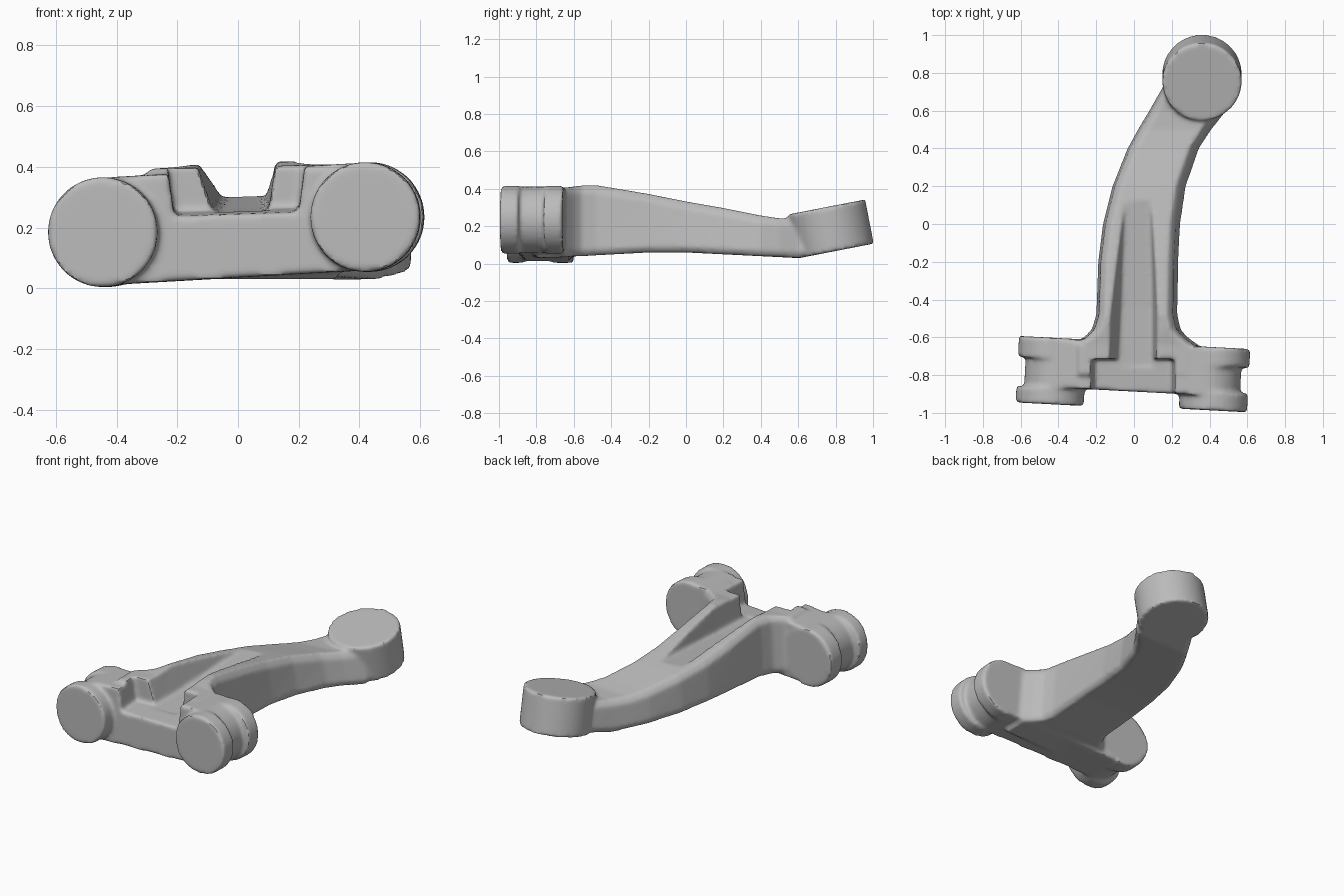
import bpy, bmesh, math
from mathutils import Vector, Matrix

cube = bpy.data.objects.get("Cube")
if cube:
    bpy.data.objects.remove(cube, do_unlink=True)

metal = bpy.data.materials.new("cast_metal_grey")
metal.use_nodes = True
grey = (0.5, 0.5, 0.5, 1)
metal.diffuse_color = grey
metal.node_tree.nodes["Principled BSDF"].inputs["Base Color"].default_value = grey


def loft(name, sections):
    """Closed solid through rings that have equal point counts."""
    bm = bmesh.new()
    rings = [[bm.verts.new(p) for p in s] for s in sections]
    n = len(rings[0])
    for a, b in zip(rings, rings[1:]):
        for i in range(n):
            j = (i + 1) % n
            bm.faces.new((a[i], a[j], b[j], b[i]))
    bm.faces.new(rings[0][::-1])
    bm.faces.new(rings[-1])
    bmesh.ops.recalc_face_normals(bm, faces=bm.faces[:])
    mesh = bpy.data.meshes.new(name)
    bm.to_mesh(mesh)
    bm.free()
    mesh.materials.append(metal)
    obj = bpy.data.objects.new(name, mesh)
    bpy.context.collection.objects.link(obj)
    return obj


def arc(cx, cz, r, start, end, n):
    angles = [math.radians(start + (end - start) * i / n) for i in range(n + 1)]
    return [(cx + r * math.cos(a), cz + r * math.sin(a)) for a in angles]


def extrude_y(name, profile, y0, y1):
    return loft(name, [[(x, y, z) for x, z in profile] for y in (y0, y1)])


def combine(target, other, operation):
    mod = target.modifiers.new(other.name, "BOOLEAN")
    mod.operation = operation
    mod.solver = "EXACT"
    mod.object = other
    bpy.context.view_layer.objects.active = target
    bpy.ops.object.modifier_apply(modifier=mod.name)
    bpy.data.objects.remove(other, do_unlink=True)


# Curved arm: y, right edge, left edge, bottom, top
stations = [
    (-0.80, -0.33, 0.34, 0.03, 0.40),
    (-0.64, -0.33, 0.34, 0.035, 0.40),
    (-0.60, -0.265, 0.285, 0.04, 0.405),
    (-0.56, -0.225, 0.248, 0.04, 0.41),
    (-0.48, -0.20, 0.23, 0.045, 0.412),
    (-0.20, -0.19, 0.235, 0.06, 0.365),
    (0.00, -0.165, 0.245, 0.06, 0.325),
    (0.20, -0.115, 0.275, 0.05, 0.29),
    (0.40, -0.035, 0.345, 0.04, 0.25),
    (0.50, 0.02, 0.41, 0.035, 0.235),
    (0.60, 0.08, 0.49, 0.03, 0.235),
    (0.75, 0.165, 0.54, 0.06, 0.25),
]
sections = []
for y, right, left, low, high in stations:
    sections.append([
        (right + 0.02, y, low), (left - 0.02, y, low),
        (left, y, low + 0.03), (left - 0.025, y, high - 0.03),
        (left - 0.055, y, high + 0.008), (right + 0.045, y, high - 0.005),
        (right + 0.015, y, high - 0.035), (right, y, low + 0.03)])
body = loft("control_arm", sections)

# Tilted round end of the arm
circle = arc(0, 0, 0.21, 0, 352.5, 47)
place = Matrix.Translation((0.36, 0.775, 0.185)) @ Matrix.Rotation(math.radians(11), 4, "X")
joint = loft("ball_joint_housing", [
    [place @ Vector((x, y, z)) for x, y in circle] for z in (-0.12, 0.12)])
combine(body, joint, "UNION")

# Cross member and the four bushing collars, all turned slightly in plan
turn = Matrix.Translation((0, -0.78, 0)) @ Matrix.Rotation(math.radians(-3), 4, "Z") \
    @ Matrix.Translation((0, 0.78, 0))
stadium = arc(-0.40, 0.19, 0.177, 92.7, 272.7, 24) + arc(0.39, 0.235, 0.177, -87.3, 92.7, 24)
parts = [extrude_y("cross_member", stadium, -0.887, -0.63)]
for side, cx, cz, spans in (
        ("right", -0.437, 0.185, ((-0.977, -0.89), (-0.735, -0.625))),
        ("left", 0.428, 0.235, ((-0.965, -0.865), (-0.73, -0.63)))):
    ring = arc(cx, cz, 0.181, 0, 352.5, 47)
    for end, (y0, y1) in zip(("front", "back"), spans):
        parts.append(extrude_y(f"{side}_{end}_collar", ring, y0, y1))
for part in parts:
    part.data.transform(turn)
    combine(body, part, "UNION")

# Recess above the cross member
recess = loft("front_recess", [
    [(-0.21, y, z), (0.20, y, z + 0.015), (0.245, y, 0.6), (-0.26, y, 0.6)]
    for y, z in ((-0.905, 0.235), (-0.715, 0.25))])
combine(body, recess, "DIFFERENCE")

# Channel that runs out along the top of the arm
channel = loft("arm_channel", [
    [(a, y, z), (b, y, z), (b + 0.05, y, 0.6), (a - 0.12, y, 0.6)]
    for y, z, a, b in ((-0.76, 0.25, -0.085, 0.10),
                       (-0.45, 0.262, -0.07, 0.10),
                       (0.12, 0.302, -0.05, 0.09))])
combine(body, channel, "DIFFERENCE")

# Soft cast edges
remesh = body.modifiers.new("even_surface", "REMESH")
remesh.mode = "VOXEL"
remesh.voxel_size = 0.011
soften = body.modifiers.new("cast_rounding", "SMOOTH")
soften.factor = 0.5
soften.iterations = 7
bpy.ops.object.select_all(action="DESELECT")
body.select_set(True)
bpy.context.view_layer.objects.active = body
for name in ("even_surface", "cast_rounding"):
    bpy.ops.object.modifier_apply(modifier=name)
if not body.data.materials:
    body.data.materials.append(metal)
bpy.ops.object.shade_smooth_by_angle(angle=math.radians(40))
